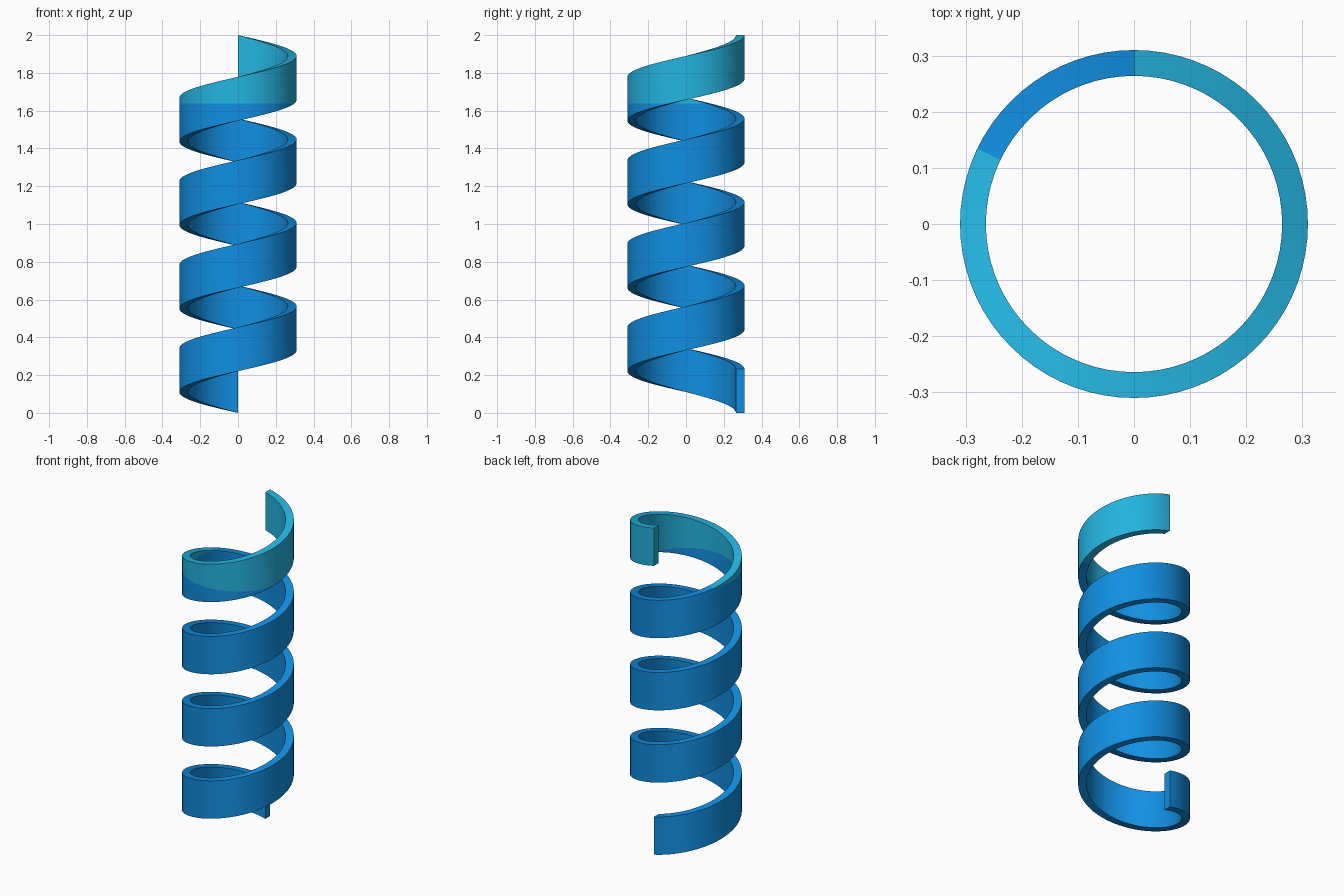
import bpy, bmesh, math

if "Cube" in bpy.data.objects:
    bpy.data.objects.remove(bpy.data.objects["Cube"])

R_OUT, R_IN = 0.31, 0.264
PITCH, HEIGHT, TURNS, SEG = 0.442, 0.232, 4, 72
COLOUR_Z = 1.637          # level where the colour changes


def material(name, rgb):
    m = bpy.data.materials.new(name)
    m.diffuse_color = (*rgb, 1)
    m.use_nodes = True
    m.node_tree.nodes["Principled BSDF"].inputs["Base Color"].default_value = m.diffuse_color
    return m


# Helical ribbon: a rectangular section swept counter-clockwise from the back
bm = bmesh.new()
rings = []
for i in range(TURNS * SEG + 1):
    t = i / SEG
    a = math.pi / 2 + 2 * math.pi * t
    z = PITCH * t
    section = [(R_OUT, z), (R_OUT, z + HEIGHT), (R_IN, z + HEIGHT), (R_IN, z)]
    rings.append([bm.verts.new((r * math.cos(a), r * math.sin(a), h)) for r, h in section])
for a, b in zip(rings, rings[1:]):
    for k in range(4):
        n = (k + 1) % 4
        bm.faces.new((a[k], b[k], b[n], a[n]))
bm.faces.new(rings[0])
bm.faces.new(rings[-1][::-1])

# Level cut for the colour change
bmesh.ops.bisect_plane(bm, geom=bm.verts[:] + bm.edges[:] + bm.faces[:],
                       plane_co=(0, 0, COLOUR_Z), plane_no=(0, 0, 1))
bmesh.ops.recalc_face_normals(bm, faces=bm.faces[:])
for f in bm.faces:
    f.material_index = int(f.calc_center_median().z > COLOUR_Z)

mesh = bpy.data.meshes.new("spiral_ribbon")
bm.to_mesh(mesh)
bm.free()
mesh.materials.append(material("blue", (0.0056, 0.275, 0.76)))
mesh.materials.append(material("cyan", (0.018, 0.456, 0.745)))
obj = bpy.data.objects.new("spiral_ribbon", mesh)
bpy.context.collection.objects.link(obj)
bpy.context.view_layer.objects.active = obj
obj.select_set(True)
bpy.ops.object.shade_smooth_by_angle(angle=math.radians(30))
